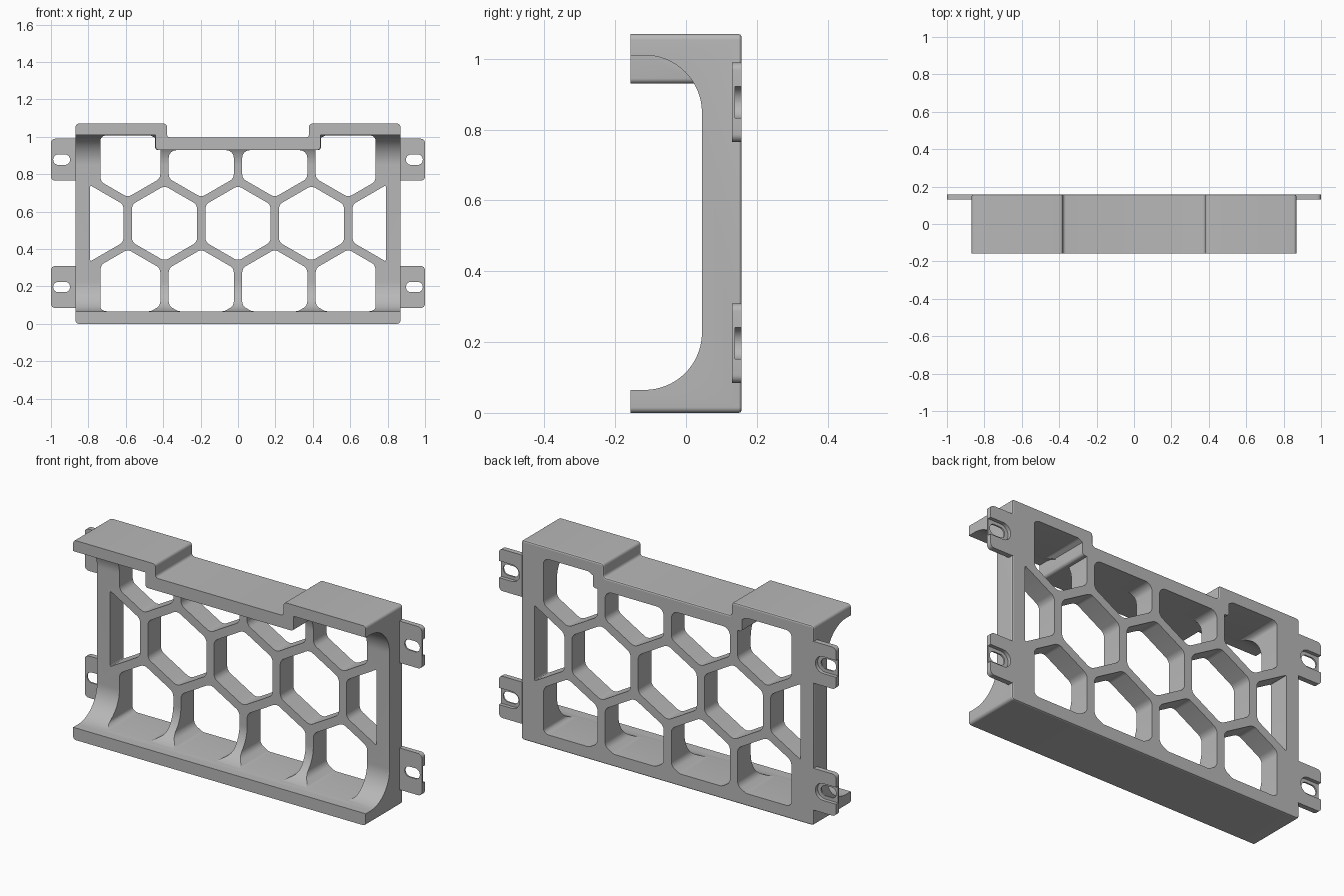
import bpy, bmesh, math
from mathutils import Vector

cube = bpy.data.objects.get("Cube")
if cube:
    bpy.data.objects.remove(cube, do_unlink=True)

grey = bpy.data.materials.new("plain grey")
grey.use_nodes = True
grey.diffuse_color = (0.48, 0.48, 0.48, 1)
grey.node_tree.nodes["Principled BSDF"].inputs["Base Color"].default_value = grey.diffuse_color

HALF_W, DEPTH, HEIGHT = 0.868, 0.157, 1.07
FLOOR, CEILING = 0.065, 1.01
PITCH, WALL, MID_Z = 0.393, 0.045, 0.537
ROW = PITCH * math.sqrt(3) / 2


def rounded(points, radius, steps=6):
    """Round polygon corners with arcs; radius is one value or one per corner."""
    pts = [Vector(p) for p in points]
    n = len(pts)
    radii = radius if isinstance(radius, list) else [radius] * n
    out = []
    for i, c in enumerate(pts):
        a, b = pts[i - 1] - c, pts[(i + 1) % n] - c
        if radii[i] == 0:
            out.append(c)
            continue
        half_turn = (math.pi - a.angle(b)) / 2
        t = min(radii[i] * math.tan(half_turn), 0.49 * min(a.length, b.length))
        p, q, w = c + a.normalized() * t, c + b.normalized() * t, math.cos(half_turn)
        for k in range(steps + 1):
            s = k / steps
            e, f, g = (1 - s) ** 2, 2 * w * s * (1 - s), s * s
            out.append((p * e + c * f + q * g) / (e + f + g))
    return out


def rect(x0, x1, z0, z1):
    return [(x0, z0), (x1, z0), (x1, z1), (x0, z1)]


def clip(points, axis, limit, sign):
    """Keep the part of a polygon where sign * coordinate <= sign * limit."""
    out = []
    for i, b in enumerate(points):
        a = points[i - 1]
        da, db = sign * (a[axis] - limit), sign * (b[axis] - limit)
        if da * db < 0:
            out.append(a.lerp(b, da / (da - db)))
        if db <= 0:
            out.append(b)
    return out


def prism(name, polygons, lo, hi, along="y", back_bevel=0):
    """Extrude flat outlines along x or y."""
    bm = bmesh.new()
    for poly in polygons:
        def place(p, d):
            return (p[0], d, p[1]) if along == "y" else (d, p[0], p[1])
        face = bm.faces.new([bm.verts.new(place(p, lo)) for p in poly])
        new = bmesh.ops.extrude_face_region(bm, geom=[face])["geom"]
        shift = Vector(place((0, 0), hi - lo))
        bmesh.ops.translate(bm, vec=shift, verts=[v for v in new if isinstance(v, bmesh.types.BMVert)])
    bmesh.ops.recalc_face_normals(bm, faces=bm.faces)
    if back_bevel:
        rim = [e for e in bm.edges if all(abs(v.co.y - hi) < 1e-5 for v in e.verts)]
        bmesh.ops.bevel(bm, geom=rim, offset=back_bevel, segments=2, profile=0.5, affect="EDGES")
    mesh = bpy.data.meshes.new(name)
    bm.to_mesh(mesh)
    bm.free()
    mesh.materials.append(grey)
    ob = bpy.data.objects.new(name, mesh)
    bpy.context.collection.objects.link(ob)
    return ob


def cut(target, cutter):
    mod = target.modifiers.new("cut", "BOOLEAN")
    mod.operation, mod.solver, mod.object = "DIFFERENCE", "EXACT", cutter
    bpy.context.view_layer.objects.active = target
    bpy.ops.object.modifier_apply(modifier=mod.name)
    bpy.data.objects.remove(cutter, do_unlink=True)


def finish(ob):
    bpy.ops.object.select_all(action="DESELECT")
    ob.select_set(True)
    bpy.context.view_layer.objects.active = ob
    bpy.ops.object.shade_smooth_by_angle(angle=math.radians(20))


def lowered_block(half, z):
    """Material kept under the lowered middle of the top plate."""
    return prism("block_cutter", [rounded(rect(-half, half, z, 1.3), 0.015)], -1, 1)


# Frame outline with the lowered middle section
outline = [(-HALF_W, 0), (HALF_W, 0), (HALF_W, HEIGHT), (0.38, HEIGHT), (0.38, 0.997),
           (-0.38, 0.997), (-0.38, HEIGHT), (-HALF_W, HEIGHT)]
frame = prism("honeycomb_frame", [rounded(outline, 0.016)], -DEPTH, DEPTH, back_bevel=0.008)

# Coved hollow across the front
cove_outline = rounded([(-0.5, FLOOR), (0.045, FLOOR), (0.045, CEILING), (-0.5, CEILING)],
                       [0, 0.162, 0.162, 0], steps=24)
cove = prism("cove_cutter", [cove_outline], -1.2, 1.2, along="x")
cut(cove, lowered_block(0.44, 0.93))
cut(frame, cove)

# Honeycomb openings, clipped to the window
size = (PITCH - WALL) / math.sqrt(3)
openings = []
for row in (-1, 0, 1):
    columns = [-2, -1, 0, 1, 2] if row == 0 else [-1.5, -0.5, 0.5, 1.5]
    for col in columns:
        centre = Vector((col * PITCH, MID_Z + row * ROW))
        cell = [centre + size * Vector((math.sin(k * math.pi / 3), math.cos(k * math.pi / 3)))
                for k in range(6)]
        side = 0.79 if row == 0 else 0.735
        top = 0.928 if abs(col) == 0.5 else CEILING - 0.002
        for axis, limit, sign in ((0, side, 1), (0, -side, -1), (1, top, 1), (1, FLOOR + 0.002, -1)):
            cell = clip(cell, axis, limit, sign)
        openings.append(rounded(cell, 0.04))
holes = prism("opening_cutter", openings, -0.4, 0.4)
cut(holes, lowered_block(0.443, 0.928))
cut(frame, holes)
finish(frame)

# Mounting tabs: slotted, with a recess on the back open to the outer end
for side, sx in (("left", 1), ("right", -1)):
    for level, z in (("lower", MID_Z - ROW), ("upper", MID_Z + ROW)):
        def mirrored(points):
            return [(sx * p[0], p[1]) for p in points]
        plate = rounded(rect(0.862, 1.0, z - 0.112, z + 0.112), [0, 0.022, 0.022, 0])
        slot = rounded(rect(0.898, 0.988, z - 0.028, z + 0.028), 0.028)
        recess = rounded(rect(0.878, 1.1, z - 0.045, z + 0.045), [0.045, 0, 0, 0.045])
        tab = prism(f"{level}_{side}_tab", [mirrored(plate)], 0.13, DEPTH)
        cut(tab, prism("slot_cutter", [mirrored(slot)], 0, 0.3))
        cut(tab, prism("recess_cutter", [mirrored(recess)], 0.138, 0.3))
        finish(tab)
